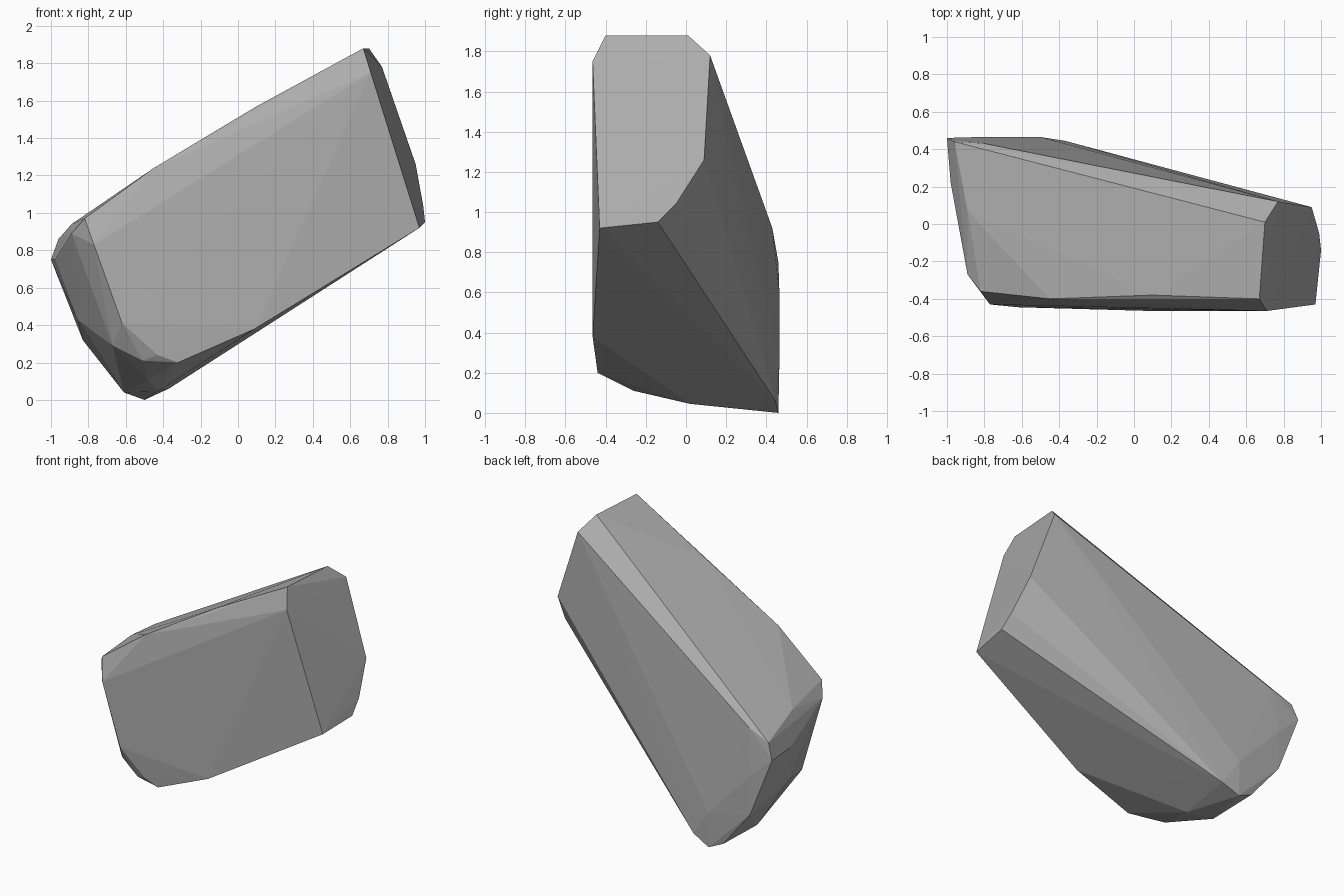
import bpy, bmesh

# Corner points of the chipped boulder, grouped by side
right_end = [(0.67, -0.40, 1.88), (0.70, 0.01, 1.88), (0.77, 0.12, 1.78), (0.95, 0.09, 1.26),
             (0.99, -0.05, 1.04), (1.00, -0.14, 0.95), (0.97, -0.43, 0.92), (0.71, -0.465, 1.75)]
front_side = [(0.09, -0.465, 0.38), (-0.32, -0.44, 0.20), (-0.43, -0.44, 0.24),
              (-0.62, -0.445, 0.41), (-0.77, -0.43, 0.83)]
top_side = [(0.10, -0.38, 1.57), (-0.45, -0.40, 1.24), (-0.82, -0.36, 0.97),
            (-0.89, 0.07, 0.94), (-0.96, 0.44, 0.86)]
left_end = [(-0.89, -0.27, 0.89), (-0.98, 0.22, 0.75), (-1.00, 0.46, 0.75),
            (-0.86, 0.05, 0.43), (-0.83, 0.465, 0.32), (-0.67, -0.35, 0.29)]
underside = [(-0.51, -0.40, 0.21), (-0.48, -0.26, 0.11), (-0.60, -0.20, 0.17),
             (-0.61, 0.07, 0.04), (-0.43, 0.02, 0.045), (-0.61, 0.45, 0.05),
             (-0.50, 0.46, 0.0), (-0.37, 0.445, 0.06)]
back_side = [(-0.80, 0.43, 0.92), (-0.83, 0.465, 0.60), (-0.50, 0.465, 0.25)]

# Wrap a tight hull round the corners
bm = bmesh.new()
for p in right_end + front_side + top_side + left_end + underside + back_side:
    bm.verts.new(p)
bmesh.ops.convex_hull(bm, input=bm.verts[:])
bmesh.ops.delete(bm, geom=[v for v in bm.verts if not v.link_faces], context='VERTS')
bmesh.ops.recalc_face_normals(bm, faces=bm.faces[:])

mesh = bpy.data.meshes.new("boulder")
bm.to_mesh(mesh)
bm.free()

# Plain grey stone
stone = bpy.data.materials.new("grey stone")
stone.diffuse_color = (0.42, 0.42, 0.42, 1)
mesh.materials.append(stone)
bpy.context.collection.objects.link(bpy.data.objects.new("boulder", mesh))
